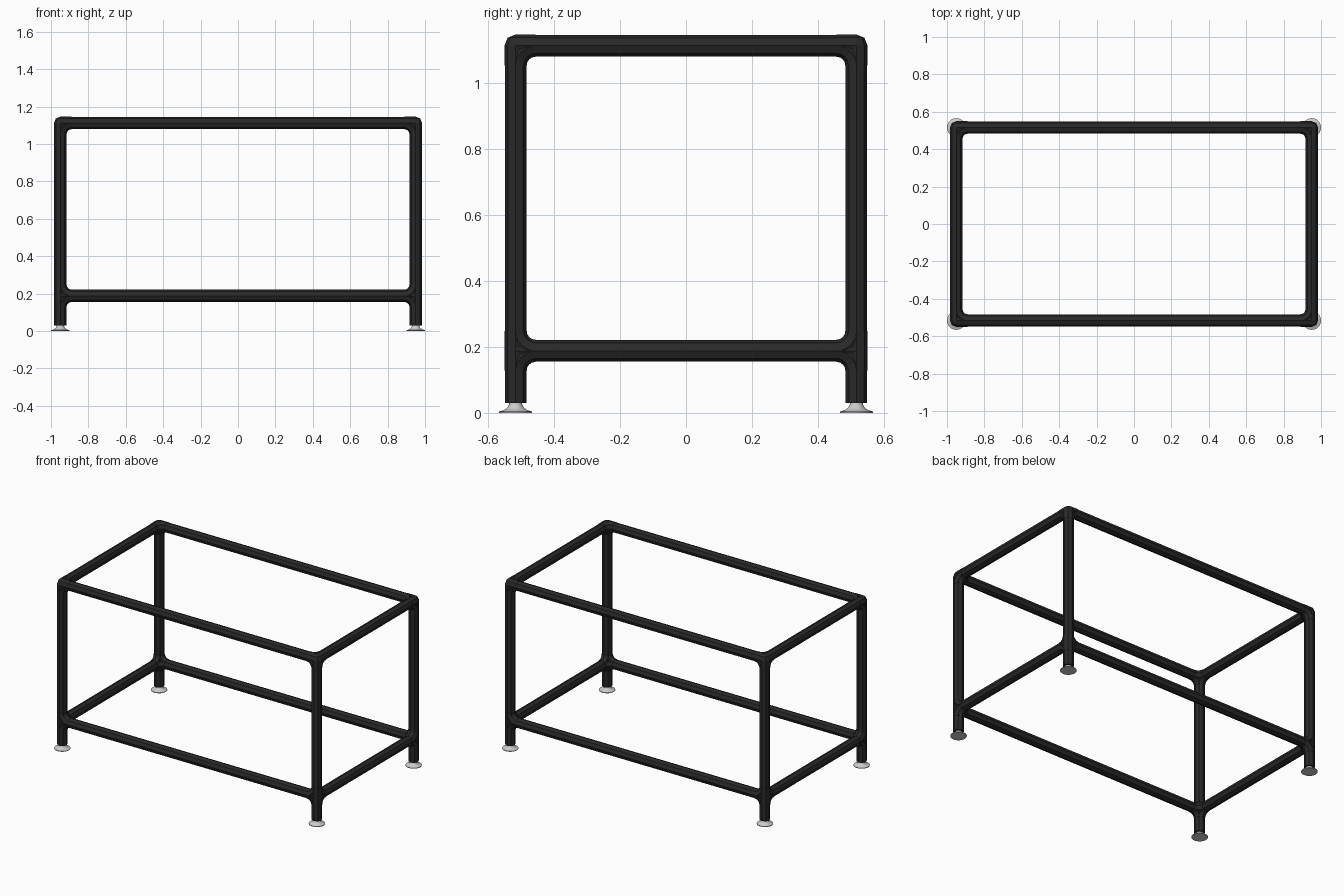
import bpy, bmesh, math
from mathutils import Vector, Matrix

if "Cube" in bpy.data.objects:
    bpy.data.objects.remove(bpy.data.objects["Cube"])

HX, HY = 0.95, 0.516          # post centres
LOW, TOP = 0.188, 1.112       # rail heights
R, RF, ARM = 0.0325, 0.034, 0.06
X, Y, Z = Vector((1, 0, 0)), Vector((0, 1, 0)), Vector((0, 0, 1))


def material(name, value):
    m = bpy.data.materials.new(name)
    m.use_nodes = True
    m.diffuse_color = (value, value, value, 1)
    m.node_tree.nodes["Principled BSDF"].inputs["Base Color"].default_value = (value, value, value, 1)
    return m


BLACK = material("black coating", 0.022)
STEEL = material("light steel", 0.6)


def finish(name, bm, mat, smooth=False):
    bmesh.ops.recalc_face_normals(bm, faces=bm.faces)
    mesh = bpy.data.meshes.new(name)
    bm.to_mesh(mesh)
    bm.free()
    mesh.materials.append(mat)
    for p in mesh.polygons:
        p.use_smooth = smooth
    ob = bpy.data.objects.new(name, mesh)
    bpy.context.collection.objects.link(ob)
    return ob


def sweep(bm, points, tangents, radii, sides=8):
    """Capped tube along a path, with a cross-section corner on each axis."""
    rings = []
    side = Vector((tangents[0].y, tangents[0].z, tangents[0].x))
    if len(set(tuple(t) for t in tangents)) > 1:
        side = tangents[0].cross(tangents[-1]).normalized()
    for p, t, r in zip(points, tangents, radii):
        up = t.cross(side).normalized()
        ring = []
        for i in range(sides):
            a = math.tau * i / sides
            ring.append(bm.verts.new(p + r * (side * math.cos(a) + up * math.sin(a))))
        rings.append(ring)
    for a, b in zip(rings, rings[1:]):
        for i in range(sides):
            j = (i + 1) % sides
            bm.faces.new((a[i], a[j], b[j], b[i]))
    bm.faces.new(rings[0])
    bm.faces.new(rings[-1])


def tube(name, a, b):
    bm = bmesh.new()
    d = (b - a).normalized()
    sweep(bm, [a, b], [d, d], [R, R])
    finish(name, bm, BLACK)


def fitting(name, centre, arms):
    bm = bmesh.new()
    # straight sockets
    for d in arms:
        sweep(bm, [centre, centre + d * ARM], [d, d], [RF, RF])
    # faceted core
    bmesh.ops.create_uvsphere(bm, u_segments=8, v_segments=4, radius=RF,
                              matrix=Matrix.Translation(centre))
    # curved webs that round the inner corners
    for i, a in enumerate(arms):
        for b in arms[i + 1:]:
            if abs(a.dot(b)) > 0.5:
                continue
            pivot = centre + (a + b) * ARM
            angles = [math.pi / 2 * k / 4 for k in range(5)]
            pts = [pivot - ARM * (b * math.cos(t) + a * math.sin(t)) for t in angles]
            tans = [b * math.sin(t) - a * math.cos(t) for t in angles]
            sweep(bm, pts, tans, [RF - 0.0005] * 5)
    finish(name, bm, BLACK)


def foot(name, x, y):
    # lathed levelling foot: wide pad flaring up into a stem
    profile = [(0.05, 0), (0.05, 0.004), (0.034, 0.009), (0.025, 0.016), (0.02, 0.026), (0.02, 0.036)]
    bm = bmesh.new()
    sweep(bm, [Vector((x, y, z)) for r, z in profile], [Z] * len(profile),
          [r for r, z in profile], 24)
    ob = finish(name, bm, STEEL, True)
    bpy.ops.object.select_all(action='DESELECT')
    ob.select_set(True)
    bpy.context.view_layer.objects.active = ob
    bpy.ops.object.shade_smooth_by_angle(angle=math.radians(35))


# posts, fittings and feet at each corner
for sx, side in ((-1, "right"), (1, "left")):
    for sy, end in ((-1, "front"), (1, "back")):
        x, y = sx * HX, sy * HY
        label = end + "_" + side
        tube(label + "_post", Vector((x, y, 0.03)), Vector((x, y, TOP)))
        inward = [X * -sx, Y * -sy]
        fitting(label + "_top_corner", Vector((x, y, TOP)), inward + [-Z])
        fitting(label + "_lower_tee", Vector((x, y, LOW)), inward + [Z, -Z])
        foot(label + "_foot", x, y)

# horizontal rails
for z, level in ((LOW, "lower"), (TOP, "top")):
    for s, end in ((-1, "front"), (1, "back")):
        tube(f"{end}_{level}_rail", Vector((-HX, s * HY, z)), Vector((HX, s * HY, z)))
    for s, side in ((-1, "right"), (1, "left")):
        tube(f"{side}_{level}_rail", Vector((s * HX, -HY, z)), Vector((s * HX, HY, z)))
